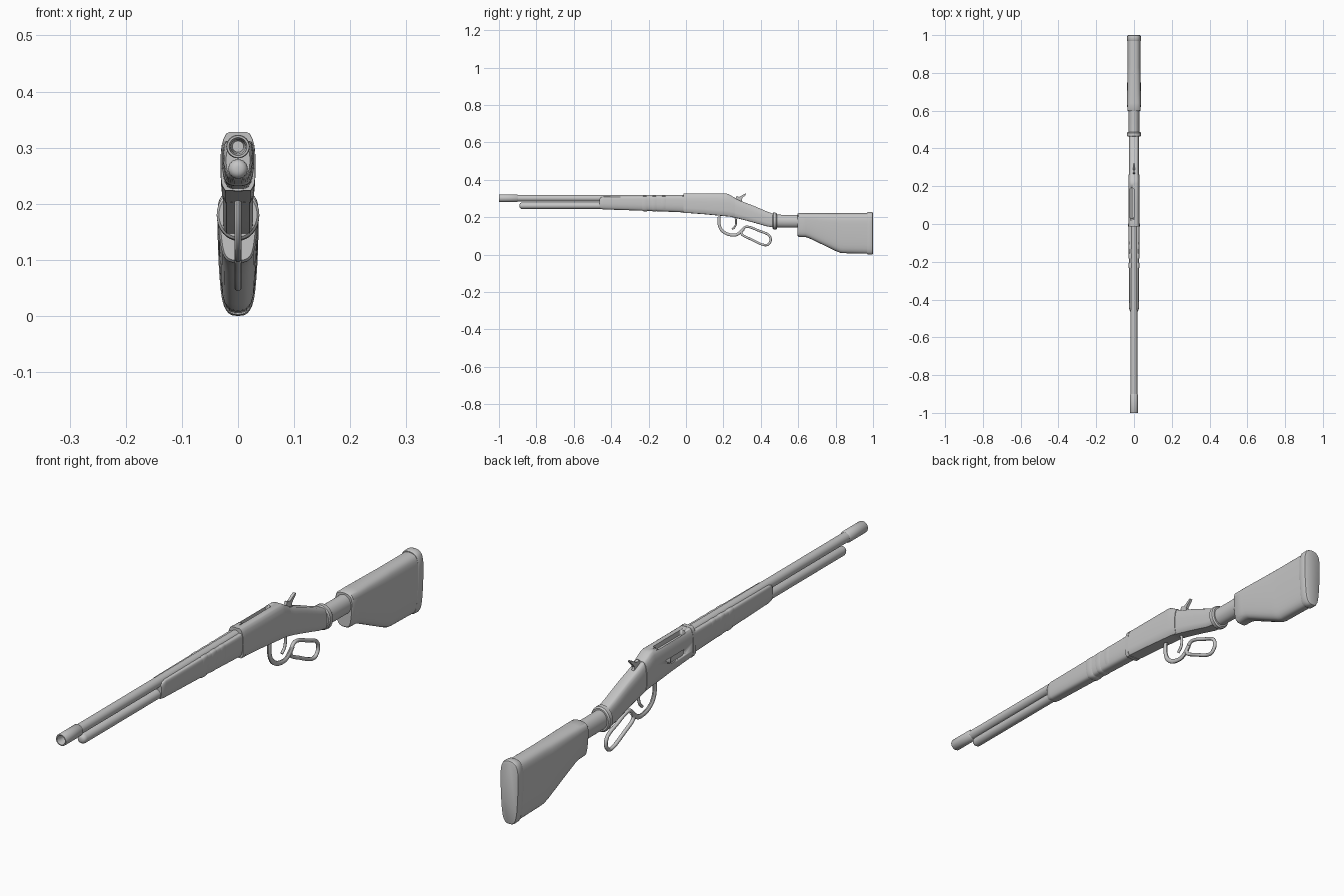
import bpy, bmesh, math
from mathutils import Vector

if "Cube" in bpy.data.objects:
    bpy.data.objects.remove(bpy.data.objects["Cube"])

steel = bpy.data.materials.new("plain_grey")
steel.diffuse_color = (0.56, 0.56, 0.56, 1)
steel.use_nodes = True
steel.node_tree.nodes["Principled BSDF"].inputs["Base Color"].default_value = steel.diffuse_color


def finish(name, bm, angle=35):
    bmesh.ops.recalc_face_normals(bm, faces=bm.faces[:])
    me = bpy.data.meshes.new(name)
    bm.to_mesh(me)
    bm.free()
    ob = bpy.data.objects.new(name, me)
    bpy.context.collection.objects.link(ob)
    me.materials.append(steel)
    bpy.ops.object.select_all(action='DESELECT')
    ob.select_set(True)
    bpy.context.view_layer.objects.active = ob
    bpy.ops.object.shade_smooth_by_angle(angle=math.radians(angle))
    return ob


def smooth(pts, closed=False, steps=5):
    """Catmull-Rom curve through 2D points."""
    p = [Vector(q) for q in pts]
    n = len(p)
    pick = (lambda i: p[i % n]) if closed else (lambda i: p[max(0, min(n - 1, i))])
    out = []
    for i in range(n if closed else n - 1):
        a, b, c, d = (pick(i + k) for k in (-1, 0, 1, 2))
        for s in range(steps):
            t = s / steps
            out.append(0.5 * (2 * b + (c - a) * t + (2 * a - 5 * b + 4 * c - d) * t * t
                              + (3 * b - a - 3 * c + d) * t ** 3))
    if not closed:
        out.append(p[-1])
    return out


def mirrored(half):
    """Full cross-section from a right half running top to bottom."""
    half = [tuple(h) for h in half]
    return half + [(-u, v) for u, v in half[-2:0:-1]]


ROUND = [(math.sin(a * math.pi / 16), 0.5 + 0.5 * math.cos(a * math.pi / 16)) for a in range(32)]
BOX = mirrored([(0, 1), (.5, 1), (.68, .97), (.84, .88), (.95, .76), (1, .6),
                (1, .25), (.94, .1), (.75, .01), (0, 0)])
STOCK = mirrored(smooth([(0, 1), (.4, .99), (.75, .95), (.94, .87), (1, .74),
                         (.95, .42), (.78, .13), (.45, .02), (0, 0)], steps=3))
FOREND = mirrored(smooth([(0, 1), (.7, 1), (.93, .93), (1, .7), (.97, .35),
                          (.75, .09), (.4, .01), (0, 0)], steps=3))


def loft(name, shape, rows, angle=35):
    """Rows are (y, bottom z, top z, half width)."""
    bm = bmesh.new()
    rings = [[bm.verts.new((u * w, y, lo + (hi - lo) * v)) for u, v in shape]
             for y, lo, hi, w in rows]
    n = len(shape)
    for a, b in zip(rings, rings[1:]):
        for i in range(n):
            j = (i + 1) % n
            bm.faces.new((a[i], a[j], b[j], b[i]))
    bm.faces.new(rings[0])
    bm.faces.new(rings[-1])
    return finish(name, bm, angle)


def lathe(name, z, rows):
    return loft(name, ROUND, [(y, z - r, z + r, r) for y, r in rows])


def sweep(name, path, rx, r, closed=False):
    """Oval bar following a (y, z) path in the centre plane."""
    bm = bmesh.new()
    n, sides, rings = len(path), 10, []
    for i, p in enumerate(path):
        a = path[(i - 1) % n] if closed else path[max(i - 1, 0)]
        b = path[(i + 1) % n] if closed else path[min(i + 1, n - 1)]
        t = (b - a).normalized()
        ring = []
        for k in range(sides):
            g = k * math.tau / sides
            s = r * math.sin(g)
            ring.append(bm.verts.new((rx * math.cos(g), p.x - t.y * s, p.y + t.x * s)))
        rings.append(ring)
    pairs = list(zip(rings, rings[1:])) + ([(rings[-1], rings[0])] if closed else [])
    for a, b in pairs:
        for k in range(sides):
            j = (k + 1) % sides
            bm.faces.new((a[k], a[j], b[j], b[k]))
    if not closed:
        bm.faces.new(rings[0])
        bm.faces.new(rings[-1])
    return finish(name, bm, 40)


def cut(target, name, centre, size, round_axis):
    """Subtract a rounded box."""
    bm = bmesh.new()
    bmesh.ops.create_cube(bm, size=1)
    for v in bm.verts:
        v.co = Vector(c + s * q for c, s, q in zip(centre, size, v.co))
    edges = [e for e in bm.edges
             if abs((e.verts[0].co - e.verts[1].co).normalized()[round_axis]) > .9]
    bmesh.ops.bevel(bm, geom=edges, offset=.007, segments=4, profile=.5, affect='EDGES')
    ob = finish(name, bm)
    ob.hide_render = True
    ob.hide_viewport = True
    mod = target.modifiers.new(name, 'BOOLEAN')
    mod.operation, mod.solver, mod.object = 'DIFFERENCE', 'EXACT', ob


# Barrel with hollow muzzle, and magazine tube with domed end
lathe("barrel", .302, [(-.92, .0175), (.0, .0175)])
lathe("muzzle", .302, [(-.93, .010), (-.985, .013), (-1, .016), (-1, .0195), (-.997, .021),
                       (-.905, .021), (-.90, .0175)])
lathe("magazine_tube", .262, [(-.89, .004), (-.889, .009), (-.886, .0135), (-.881, .0165),
                              (-.875, .0175), (-.05, .0175)])

# Forend with shallow grip bands
loft("forend", FOREND, [(-.462, .248, .298, .021), (-.455, .244, .306, .0245),
                        (-.44, .242, .31, .026), (-.2, .234, .311, .0275), (-.01, .226, .312, .0285)])
for y in (-.22, -.17, -.12):
    loft("forend_band", FOREND, [(y - .016, .236, .311, .0272), (y - .009, .2322, .312, .0285),
                                 (y + .009, .2315, .312, .0285), (y + .016, .235, .311, .0272)])

# Receiver with ejection slot and loading port
receiver = loft("receiver", BOX, [(-.008, .224, .327, .03), (.1, .216, .327, .0302),
                                  (.215, .205, .327, .0302), (.228, .204, .324, .03),
                                  (.242, .202, .315, .0298), (.262, .2, .304, .029)])
cut(receiver, "slot_cutter", (-.011, .11, .325), (.021, .16, .04), 2)
cut(receiver, "port_cutter", (-.033, .09, .262), (.016, .08, .022), 0)
loft("receiver_ring", BOX, [(-.014, .223, .328, .0305), (.002, .222, .328, .031)])
lathe("bolt", .298, [(.01, .012), (.2, .012)])

# Sloping tang behind the receiver
loft("tang", BOX, [(.24, .202, .314, .027), (.285, .192, .29, .027), (.36, .172, .262, .027),
                   (.43, .152, .232, .027), (.475, .145, .215, .027)])

# Collar and neck leading into the stock
loft("collar", ROUND, [(.463, .141, .220, .034), (.467, .136, .225, .038),
                       (.482, .134, .224, .038), (.487, .139, .219, .034)])
loft("neck", ROUND, [(.47, .145, .214, .0285), (.54, .144, .213, .028), (.62, .144, .213, .029)])

# Stock and butt plate
loft("stock", STOCK, [(.597, .099, .219, .032), (.602, .095, .222, .0355), (.64, .094, .222, .036),
                      (.66, .087, .222, .036), (.69, .073, .222, .036), (.8, .02, .222, .0355),
                      (.825, .01, .222, .035), (.84, .008, .222, .035), (.972, .005, .222, .035)])
loft("butt_plate", STOCK, [(.968, .003, .225, .035), (.971, .001, .227, .0365),
                           (.992, 0, .228, .0365), (.998, .002, .226, .0345), (1, .006, .222, .031)])

# Lever: trigger guard bow and hand loop
guard = [(.178, .205), (.177, .165), (.19, .132), (.222, .11), (.262, .105), (.288, .118), (.308, .138)]
loop = [(.3, .107), (.35, .081), (.405, .055), (.437, .053), (.453, .078), (.44, .107),
        (.39, .128), (.345, .146), (.318, .148), (.3, .13)]
sweep("trigger_guard", smooth(guard), .0065, .0085)
sweep("lever_loop", smooth(loop, True), .0065, .0065, True)

# Trigger
sweep("trigger", smooth([(.262, .21), (.268, .178), (.263, .152), (.247, .135)]), .005, .005)

# Hammer plate with rear spur
bm = bmesh.new()
outline = smooth([(.262, .275), (.27, .312), (.285, .309), (.315, .326), (.319, .32),
                  (.298, .297), (.302, .272)], True, 3)
face = bm.faces.new([bm.verts.new((-.005, p.x, p.y)) for p in outline])
ext = bmesh.ops.extrude_face_region(bm, geom=[face])
bmesh.ops.translate(bm, vec=(.01, 0, 0),
                    verts=[g for g in ext['geom'] if isinstance(g, bmesh.types.BMVert)])
finish("hammer", bm)
